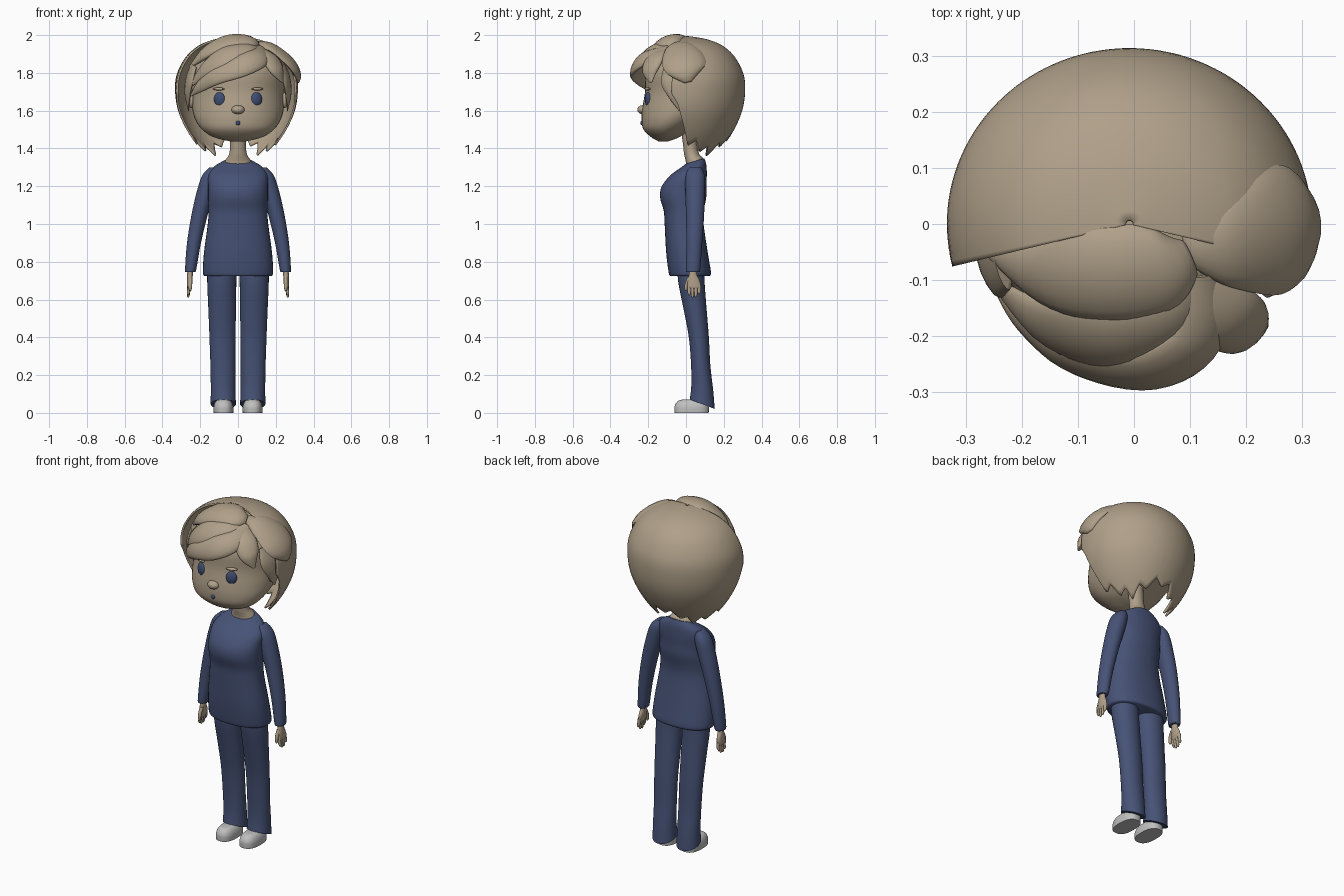
import bpy, bmesh, math
from mathutils import Vector


def material(name, rgb):
    m = bpy.data.materials.new(name)
    m.diffuse_color = (*rgb, 1)
    return m


BEIGE = material("warm_beige", (0.43, 0.35, 0.25))
BLUE = material("navy_cloth", (0.062, 0.085, 0.18))
EYE = material("dark_blue", (0.05, 0.075, 0.17))
GREY = material("light_grey", (0.52, 0.52, 0.52))


def smooth_path(pts, steps):
    """Catmull-Rom interpolation of equal-length tuples."""
    p = [pts[0]] + list(pts) + [pts[-1]]
    out = []
    for i in range(1, len(p) - 2):
        for k in range(steps):
            t = k / steps
            out.append(tuple(
                0.5 * (2 * b + (c - a) * t + (2 * a - 5 * b + 4 * c - d) * t * t
                       + (3 * b - a - 3 * c + d) * t ** 3)
                for a, b, c, d in zip(p[i - 1], p[i], p[i + 1], p[i + 2])))
    return out + [tuple(pts[-1])]


def skin_rings(name, rings, mat, closed=True, angle=50):
    """Bridge lists of points into a smooth-shaded surface."""
    bm = bmesh.new()
    vs = [[bm.verts.new(q) for q in r] for r in rings]
    n = len(rings[0])
    for a, b in zip(vs, vs[1:]):
        for i in range(n if closed else n - 1):
            j = (i + 1) % n
            bm.faces.new((a[i], a[j], b[j], b[i]))
    if closed:
        bm.faces.new(vs[0])
        bm.faces.new(vs[-1])
    bmesh.ops.recalc_face_normals(bm, faces=bm.faces)
    me = bpy.data.meshes.new(name)
    bm.to_mesh(me)
    bm.free()
    me.materials.append(mat)
    me.shade_smooth()
    me.set_sharp_from_angle(angle=math.radians(angle))
    ob = bpy.data.objects.new(name, me)
    bpy.context.collection.objects.link(ob)
    return ob


def loft(name, rows, mat, side=1, power=2.0, n=32, steps=4):
    """Rows are (z, centre x, centre y, radius x, radius y, tilt along y)."""
    rings = []
    for z, cx, cy, rx, ry, tilt in smooth_path(rows, steps):
        ring = []
        for i in range(n):
            a = 2 * math.pi * i / n
            c, s = math.cos(a), math.sin(a)
            x = math.copysign(abs(c) ** (2 / power), c) * rx
            y = math.copysign(abs(s) ** (2 / power), s) * ry
            ring.append((side * (cx + x), cy + y, z + tilt * y))
        rings.append(ring)
    return skin_rings(name, rings, mat)


def ellipsoid(name, centre, radii, mat, turn=0):
    rings = []
    for k in range(1, 12):
        a = math.pi * k / 12
        rings.append([(radii[0] * math.sin(a) * math.cos(b), radii[1] * math.sin(a) * math.sin(b),
                       -radii[2] * math.cos(a)) for b in (2 * math.pi * i / 20 for i in range(20))])
    ob = skin_rings(name, rings, mat)
    ob.location = centre
    ob.rotation_euler.z = turn
    return ob


def lock(name, pts, thick=0.02, side=1):
    """Hair lock: (x, y, z, half width) path with a lens section bent round the head."""
    path = smooth_path(pts, 6)
    rings = []
    for i, (x, y, z, w) in enumerate(path):
        c = Vector((x, y, z))
        a, b = path[max(i - 1, 0)], path[min(i + 1, len(path) - 1)]
        tangent = (Vector(b[:3]) - Vector(a[:3])).normalized()
        normal = (c - Vector((0, 0, 1.68))).normalized()
        across = tangent.cross(normal).normalized()
        t = thick * min(1, w / 0.05)
        ring = []
        for k in range(16):
            ang = 2 * math.pi * k / 16
            u = math.cos(ang) * w
            p = c + across * u + normal * (t * math.sin(ang) - u * u / 0.6)
            ring.append((side * p.x, p.y, p.z))
        rings.append(ring)
    return skin_rings(name, rings, BEIGE, angle=70)


def lerp_table(table, v):
    for (a, fa), (b, fb) in zip(table, table[1:]):
        if v <= b:
            return fa + (fb - fa) * (v - a) / (b - a)
    return table[-1][1]


# head, neck and face
loft("head", [(1.437, 0, -.12, .04, .025, 0), (1.46, 0, -.11, .13, .075, 0),
              (1.50, 0, -.10, .19, .125, 0), (1.55, 0, -.065, .225, .17, 0),
              (1.61, 0, -.025, .242, .207, 0), (1.70, 0, 0, .245, .217, 0),
              (1.80, 0, 0, .25, .215, 0), (1.88, 0, 0, .21, .175, 0),
              (1.93, 0, 0, .13, .11, 0), (1.95, 0, 0, .02, .02, 0)], BEIGE, n=40)
loft("neck", [(1.29, 0, .045, .08, .05, 0), (1.335, 0, .045, .068, .045, .3),
              (1.37, 0, .03, .047, .04, 0), (1.43, 0, .02, .042, .037, 0),
              (1.52, 0, .01, .045, .04, 0)], BEIGE)
ellipsoid("nose", (0, -.228, 1.605), (.035, .03, .024), BEIGE)
ellipsoid("mouth", (0, -.233, 1.535), (.012, .009, .012), EYE)
for s, tag in ((-1, "left"), (1, "right")):
    ellipsoid("eye_" + tag, (s * .098, -.2, 1.66), (.031, .016, .038), EYE, s * .35)
    ellipsoid("eyebrow_" + tag, (s * .102, -.204, 1.715), (.032, .012, .008), BEIGE, s * .35)
    ellipsoid("ear_" + tag, (s * .247, -.03, 1.655), (.018, .032, .042), BEIGE)

# back hair: a bowl with a jagged lower edge
profile = [(1.36, .48), (1.42, .64), (1.5, .81), (1.6, .95), (1.7, 1.0), (1.79, .975),
           (1.88, .83), (1.94, .62), (1.972, .37), (1.985, .15), (1.99, .02)]
hem = [(0, 1.45), (20, 1.425), (45, 1.37), (70, 1.40), (88, 1.43), (98, 1.60), (104, 1.68)]
curve = smooth_path(profile, 5)
columns = []
for i in range(105):
    deg = -104 + 2 * i
    a = math.radians(deg)
    tooth = abs(((deg + 45) / 22) % 1 - .5) * 2
    low = max(1.36, lerp_table(hem, abs(deg)) + .045 * (1 - tooth) - .012)
    col = []
    for k in range(37):
        u = k / 36
        z = 1.99 - (1.99 - low) * (u ** 1.6 if u < 1 else 1)
        r = lerp_table(curve, z)
        col.append((-.008 + .32 * r * math.sin(a), .308 * r * math.cos(a), z))
    columns.append(col)
cap = skin_rings("back_hair", columns, BEIGE, closed=False, angle=60)
shell = cap.modifiers.new("thickness", "SOLIDIFY")
shell.thickness = .01
shell.offset = 0

# swept fringe from the parting
lock("fringe_top", [(.10, -.06, 1.95, .035), (.05, -.085, 1.972, .08), (-.05, -.092, 1.972, .09),
                    (-.15, -.09, 1.925, .07), (-.255, -.055, 1.83, .01)], .024)
lock("fringe_middle", [(.11, -.08, 1.93, .03), (.05, -.17, 1.925, .06), (-.06, -.205, 1.895, .075),
                       (-.16, -.18, 1.83, .06), (-.255, -.10, 1.73, .01)])
lock("fringe_lower", [(.12, -.09, 1.93, .035), (.11, -.21, 1.885, .06), (.02, -.265, 1.84, .065),
                      (-.11, -.24, 1.79, .055), (-.20, -.175, 1.73, .035), (-.25, -.11, 1.68, .006)])
lock("fringe_right", [(.10, -.08, 1.93, .03), (.165, -.16, 1.885, .06), (.205, -.19, 1.82, .055),
                      (.235, -.185, 1.75, .008)])
lock("side_sweep", [(.09, -.04, 1.95, .03), (.17, -.035, 1.94, .08), (.255, -.015, 1.885, .115),
                    (.305, -.005, 1.82, .10), (.318, .01, 1.75, .02)])
for s, tag in ((-1, "left"), (1, "right")):
    lock("sideburn_" + tag, [(.235, -.07, 1.84, .05), (.262, -.065, 1.76, .07),
                             (.268, -.05, 1.68, .045), (.262, -.03, 1.60, .006)], .014, s)

# shirt
loft("shirt_body", [(.725, 0, .02, .178, .105, 0), (.745, 0, .02, .186, .112, 0),
                    (.85, 0, .005, .18, .11, 0), (1.0, 0, -.01, .16, .103, 0),
                    (1.07, 0, -.012, .156, .106, 0), (1.14, 0, -.015, .158, .122, 0),
                    (1.20, 0, -.01, .158, .118, 0), (1.26, 0, .015, .156, .095, 0),
                    (1.305, 0, .04, .125, .068, .1), (1.333, 0, .047, .074, .05, .3)],
     BLUE, power=2.2, n=40)

for s, tag in ((-1, "left"), (1, "right")):
    # sleeve
    loft("sleeve_" + tag, [(.745, .252, .037, .026, .034, 0), (.765, .25, .038, .030, .038, 0),
                           (.90, .233, .044, .037, .042, 0), (1.05, .203, .048, .043, .048, 0),
                           (1.18, .168, .048, .048, .052, 0), (1.26, .145, .048, .043, .05, 0),
                           (1.30, .13, .048, .02, .03, 0)], BLUE, s, n=24)
    # hand with fingers and thumb
    loft("hand_" + tag, [(.77, .252, .037, .016, .02, 0), (.73, .254, .037, .015, .022, 0),
                         (.70, .256, .04, .014, .033, 0), (.67, .259, .043, .012, .035, 0),
                         (.658, .26, .043, .008, .03, 0)], BEIGE, s, n=16)
    for k, tip in enumerate((.622, .61, .612, .628)):
        y = .017 + .0175 * k
        loft(f"finger_{k + 1}_{tag}", [(.68, .258, y, .009, .009, 0), (.645, .261, y, .009, .009, 0),
                                       (tip + .008, .264, y, .007, .007, 0),
                                       (tip, .264, y, .002, .002, 0)], BEIGE, s, n=10)
    loft("thumb_" + tag, [(.72, .252, .02, .01, .012, 0), (.685, .252, .004, .01, .01, 0),
                          (.655, .253, .0, .008, .008, 0), (.645, .253, .0, .002, .002, 0)],
         BEIGE, s, n=10)
    # flared trouser leg with slanted hem
    loft("trouser_leg_" + tag, [(.82, .085, .025, .075, .072, 0), (.70, .086, .028, .077, .07, 0),
                                (.55, .084, .048, .073, .061, 0), (.40, .082, .068, .069, .053, 0),
                                (.25, .08, .078, .066, .051, 0), (.13, .079, .086, .065, .058, -.2),
                                (.046, .078, .086, .067, .066, -.38)], BLUE, s)
    # shoe
    loft("shoe_" + tag, [(0, .077, .03, .052, .09, 0), (.014, .077, .03, .053, .091, 0),
                         (.035, .077, .03, .052, .09, 0), (.055, .077, .03, .045, .08, 0),
                         (.068, .077, .03, .032, .062, 0), (.071, .077, .03, .01, .03, 0)],
         GREY, s, power=2.5)
